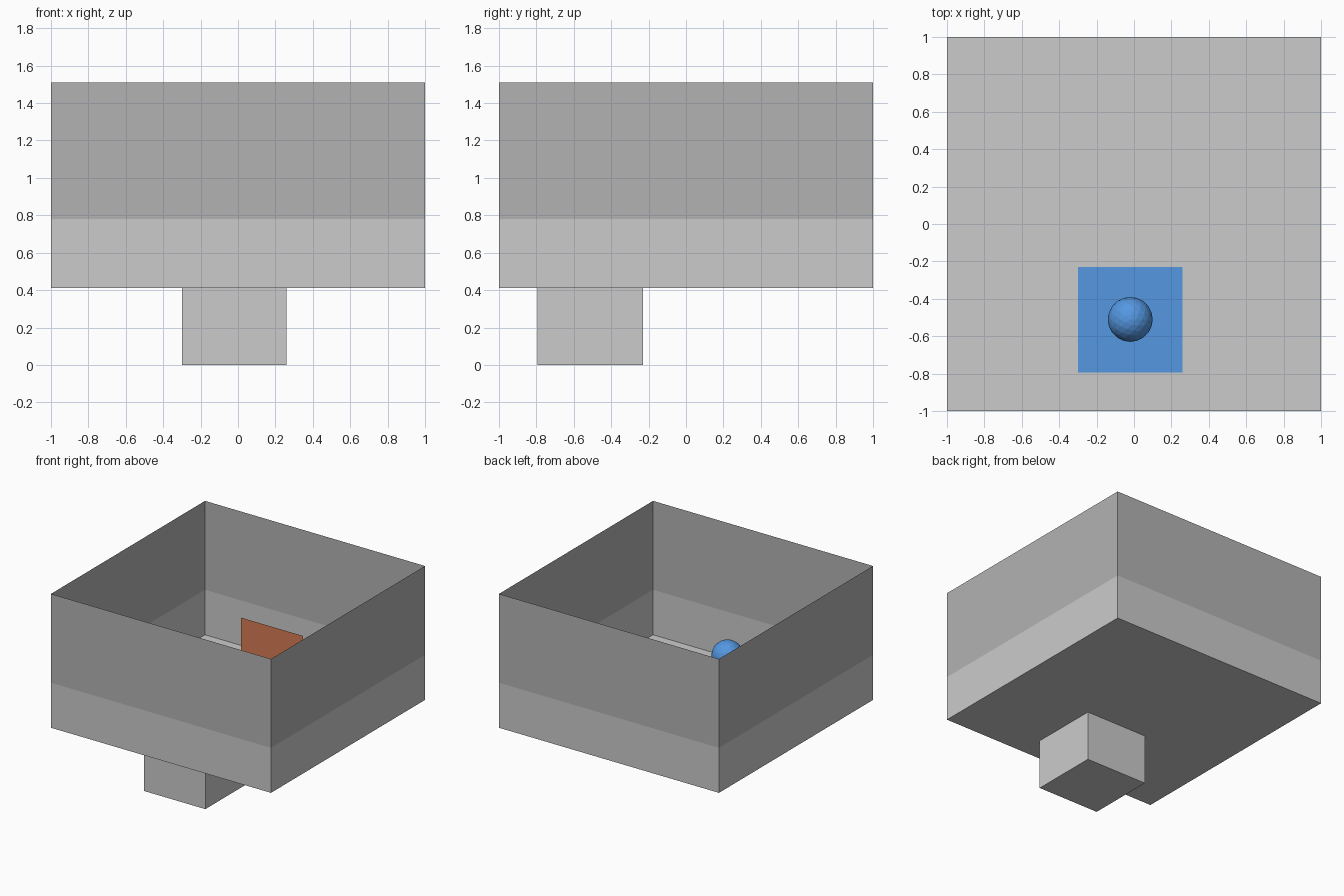
import bpy, bmesh

if "Cube" in bpy.data.objects:
    bpy.data.objects.remove(bpy.data.objects["Cube"])

FLOOR, BAND, TOP = 0.41, 0.78, 1.51
PX, PY = (-0.30, 0.26), (-0.795, -0.23)   # pit extents


def material(name, rgb):
    m = bpy.data.materials.new(name)
    m.diffuse_color = (*rgb, 1)
    m.use_nodes = True
    m.node_tree.nodes["Principled BSDF"].inputs["Base Color"].default_value = m.diffuse_color
    return m


def finish(name, bm, mat=None):
    bmesh.ops.remove_doubles(bm, verts=bm.verts, dist=1e-5)
    mesh = bpy.data.meshes.new(name)
    bm.to_mesh(mesh)
    bm.free()
    ob = bpy.data.objects.new(name, mesh)
    bpy.context.collection.objects.link(ob)
    if mat:
        mesh.materials.append(mat)
    return ob


def quad(bm, *pts):
    return bm.faces.new([bm.verts.new(p) for p in pts])


def flat(bm, xs, ys, z, up=True):
    (a, b), (c, d) = xs, ys
    pts = [(a, c, z), (b, c, z), (b, d, z), (a, d, z)]
    quad(bm, *(pts if up else pts[::-1]))


def ring(bm, xs, ys, z0, z1):
    """Four outward-facing walls around a rectangle."""
    (a, b), (c, d) = xs, ys
    corners = [(a, c), (b, c), (b, d), (a, d)]
    for p, q in zip(corners, corners[1:] + corners[:1]):
        quad(bm, (*p, z0), (*q, z0), (*q, z1), (*p, z1))


wall_grey = material("wall_grey", (0.45, 0.45, 0.45))
blue = material("blue", (0.09, 0.31, 0.75))
orange = material("orange", (0.68, 0.20, 0.09))

# Room walls: lower band and upper part, single-sheet and open at the top
bm = bmesh.new()
ring(bm, (-1, 1), (-1, 1), FLOOR, BAND)
finish("lower_walls", bm)
bm = bmesh.new()
ring(bm, (-1, 1), (-1, 1), BAND, TOP)
finish("upper_walls", bm, wall_grey)

# Floor, with a square opening above the pit
bm = bmesh.new()
xs, ys = [-1, *PX, 1], [-1, *PY, 1]
for i in range(3):
    for j in range(3):
        if (i, j) != (1, 1):
            flat(bm, xs[i:i + 2], ys[j:j + 2], FLOOR)
finish("floor", bm)

# Pit hanging below the floor
bm = bmesh.new()
ring(bm, PX, PY, 0, FLOOR)
flat(bm, PX, PY, 0, up=False)
finish("pit", bm)

# Blue surface closing the pit
bm = bmesh.new()
flat(bm, PX, PY, FLOOR)
finish("pit_surface", bm, blue)

# Upright orange panel
bm = bmesh.new()
y = 0.47
quad(bm, (PX[0], y, FLOOR), (PX[1], y, FLOOR), (PX[1], y, 0.94), (PX[0], y, 0.94))
finish("panel", bm, orange)

# Faceted ball above the pit
bm = bmesh.new()
bmesh.ops.create_icosphere(bm, subdivisions=3, radius=0.12)
ball = finish("ball", bm, blue)
ball.location = (-0.02, -0.51, 0.70)
